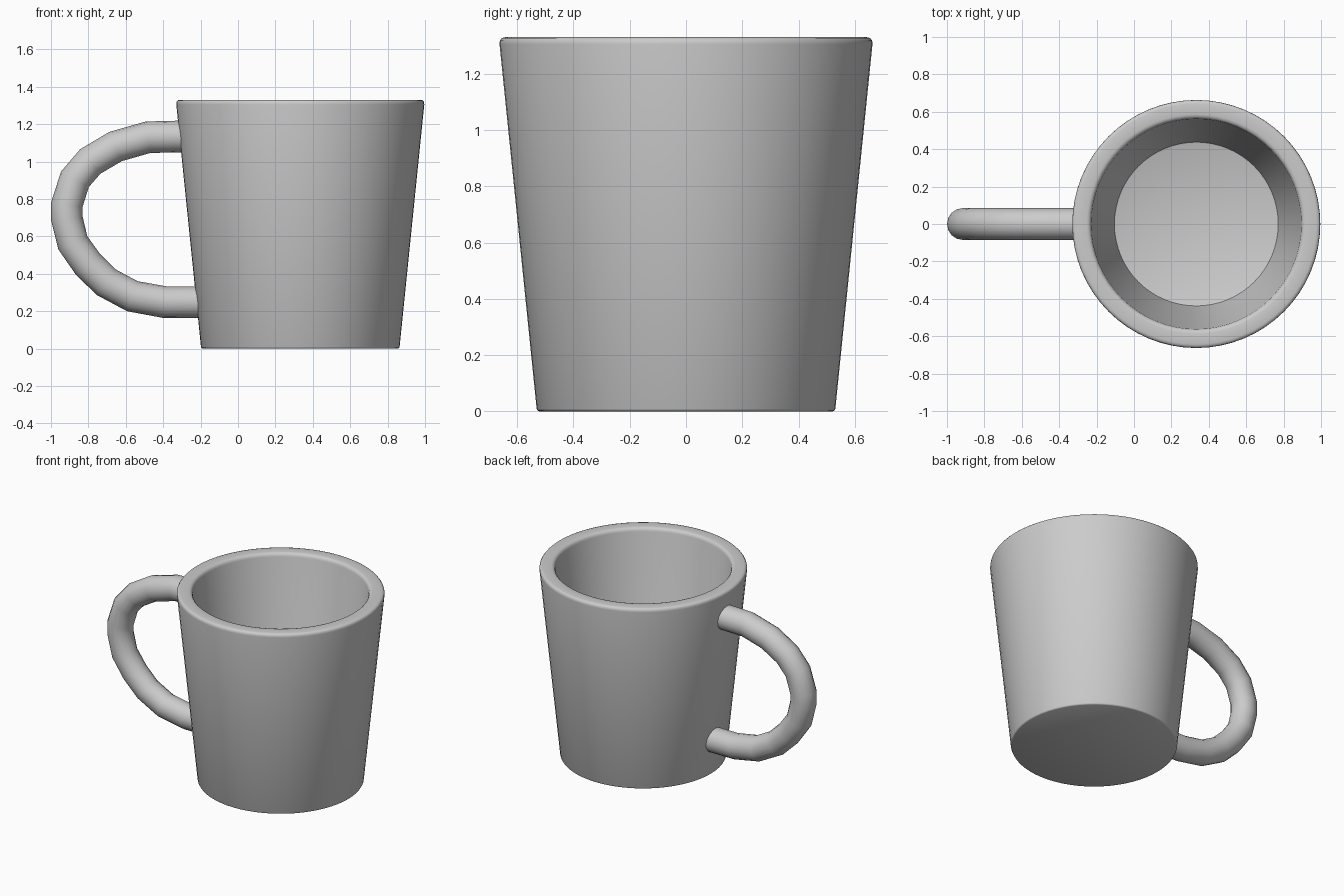
import bpy, bmesh, math

if "Cube" in bpy.data.objects:
    bpy.data.objects.remove(bpy.data.objects["Cube"])

CX = 0.333      # centre of the cup body
SIDES = 64


def lathe(name, profile, cx, sides):
    """Revolve an (r, z) profile whose first and last rings are capped flat."""
    bm = bmesh.new()
    rings = []
    for r, z in profile:
        rings.append([bm.verts.new((cx + r * math.cos(2 * math.pi * i / sides),
                                    r * math.sin(2 * math.pi * i / sides), z))
                      for i in range(sides)])
    for a, b in zip(rings, rings[1:]):
        for i in range(sides):
            j = (i + 1) % sides
            bm.faces.new((a[i], a[j], b[j], b[i]))
    bm.faces.new(rings[0][::-1])
    bm.faces.new(rings[-1])
    mesh = bpy.data.meshes.new(name)
    bm.to_mesh(mesh)
    bm.free()
    obj = bpy.data.objects.new(name, mesh)
    bpy.context.collection.objects.link(obj)
    return obj


def smooth(obj, angle):
    bpy.ops.object.select_all(action='DESELECT')
    obj.select_set(True)
    bpy.context.view_layer.objects.active = obj
    bpy.ops.object.shade_smooth_by_angle(angle=math.radians(angle))


# Cup: tapered outer wall, rounded rim, inner wall, inside floor
cup = lathe("cup", [
    (0.522, 0.0), (0.528, 0.003), (0.531, 0.009),
    (0.663, 1.305), (0.662, 1.318), (0.655, 1.327), (0.643, 1.33),
    (0.587, 1.33), (0.574, 1.327), (0.566, 1.318), (0.562, 1.305),
    (0.441, 0.112), (0.438, 0.104), (0.430, 0.10)], CX, SIDES)
smooth(cup, 40)

# Handle: round tube along a faceted loop, ends sunk into the wall
path = [(-0.26, 1.135), (-0.48, 1.13), (-0.655, 1.08), (-0.79, 1.0),
        (-0.872, 0.905), (-0.915, 0.77), (-0.915, 0.695), (-0.883, 0.565),
        (-0.802, 0.45), (-0.705, 0.355), (-0.565, 0.28), (-0.39, 0.248),
        (-0.17, 0.248)]
curve = bpy.data.curves.new("handle", 'CURVE')
curve.dimensions = '3D'
curve.bevel_depth = 0.085
curve.bevel_resolution = 6
curve.use_fill_caps = True
spline = curve.splines.new('POLY')
spline.points.add(len(path) - 1)
for p, (x, z) in zip(spline.points, path):
    p.co = (x, 0, z, 1)
handle = bpy.data.objects.new("handle", curve)
bpy.context.collection.objects.link(handle)
bpy.ops.object.select_all(action='DESELECT')
handle.select_set(True)
bpy.context.view_layer.objects.active = handle
bpy.ops.object.convert(target='MESH')
smooth(bpy.context.view_layer.objects.active, 40)
